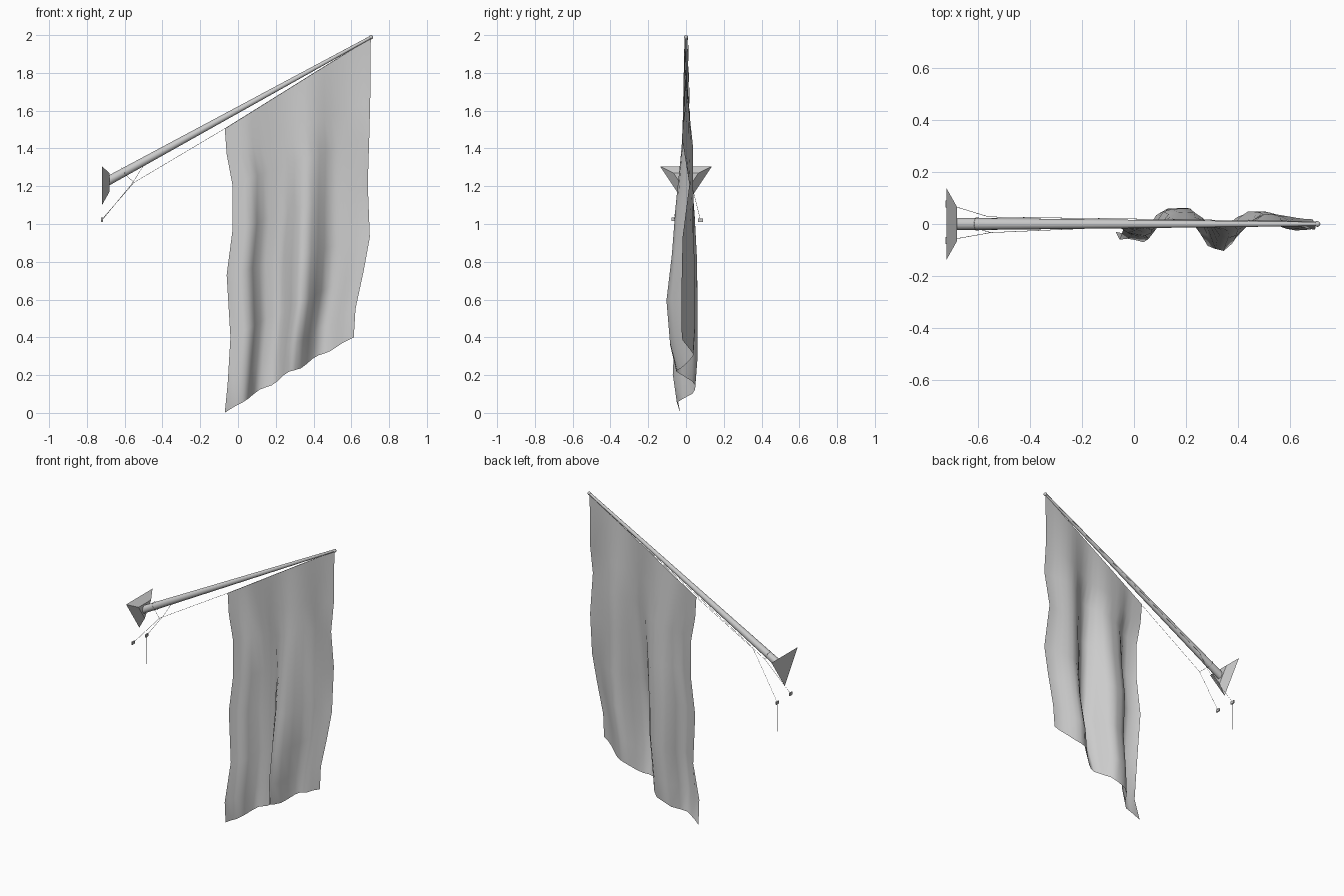
import bpy, bmesh, math
from mathutils import Vector

cube = bpy.data.objects.get("Cube")
if cube:
    bpy.data.objects.remove(cube, do_unlink=True)

grey = bpy.data.materials.new("light grey")
grey.use_nodes = True
grey.diffuse_color = (0.6, 0.6, 0.6, 1)
grey.node_tree.nodes["Principled BSDF"].inputs["Base Color"].default_value = (0.6, 0.6, 0.6, 1)


def finish(name, bm, smooth=False):
    mesh = bpy.data.meshes.new(name)
    bm.to_mesh(mesh)
    bm.free()
    obj = bpy.data.objects.new(name, mesh)
    bpy.context.collection.objects.link(obj)
    mesh.materials.append(grey)
    for face in mesh.polygons:
        face.use_smooth = smooth
    return obj


def rod(name, start, end, r1, r2, sides=16):
    """Tapered round bar between two points."""
    a, b = Vector(start), Vector(end)
    bm = bmesh.new()
    bmesh.ops.create_cone(bm, cap_ends=True, segments=sides, radius1=r1, radius2=r2,
                          depth=(b - a).length)
    bm.transform(Vector((0, 0, 1)).rotation_difference(b - a).to_matrix().to_4x4())
    bmesh.ops.translate(bm, verts=bm.verts, vec=(a + b) / 2)
    obj = finish(name, bm)
    for face in obj.data.polygons:
        face.use_smooth = len(face.vertices) == 4


def rope(name, points, cyclic=False):
    curve = bpy.data.curves.new(name, "CURVE")
    curve.dimensions = "3D"
    curve.bevel_depth = 0.001
    curve.bevel_resolution = 0
    line = curve.splines.new("POLY")
    line.points.add(len(points) - 1)
    for p, co in zip(line.points, points):
        p.co = (*co, 1)
    line.use_cyclic_u = cyclic
    curve.materials.append(grey)
    obj = bpy.data.objects.new(name, curve)
    bpy.context.collection.objects.link(obj)


# Wall bracket: truncated triangular pyramid
bm = bmesh.new()
centre = 1.237
rings = []
for x, s in ((-0.72, 1), (-0.68, 0.48)):
    rings.append([bm.verts.new((x, y * s, centre + dz * s))
                  for y, dz in ((-0.137, 0.068), (0.137, 0.068), (0, -0.137))])
back, front = rings
bm.faces.new(back)
bm.faces.new(front)
for i in range(3):
    j = (i + 1) % 3
    bm.faces.new((back[i], back[j], front[j], front[i]))
bmesh.ops.recalc_face_normals(bm, faces=bm.faces)
finish("wall_bracket", bm)

# Tapered pole and its end knob
base, tip = Vector((-0.69, 0, 1.227)), Vector((0.7, 0, 1.987))
axis = (tip - base).normalized()
rod("pole", base, tip, 0.024, 0.008)
bm = bmesh.new()
bmesh.ops.create_uvsphere(bm, u_segments=12, v_segments=8, radius=0.011)
bmesh.ops.translate(bm, verts=bm.verts, vec=(0.705, 0, 1.989))
finish("pole_knob", bm, True)

# Collar loop round the pole and its eyelet line
side = Vector((0, 1, 0))
up = side.cross(axis)
centre_point = base + axis * 0.1
rope("pole_collar", [centre_point + 0.026 * (math.cos(a) * side + math.sin(a) * up)
                     for a in (math.tau * i / 16 for i in range(16))], True)
eyelet = (-0.55, -0.033, 1.22)
rope("eyelet_line", [(-0.595, -0.02, 1.26), eyelet])

# Halyards, running from the cleats to the pole tip
cleats = [(-0.72, -0.063, 1.025), (-0.72, 0.077, 1.02)]
rope("front_halyard", [cleats[0], eyelet, (-0.07, -0.012, 1.505), (0.7, -0.004, 1.985)])
rope("rear_halyard", [(-0.72, 0.077, 0.83), cleats[1], (-0.56, 0.028, 1.215),
                      (-0.5, 0.026, 1.31), (0.7, 0.01, 1.985)])

# Small wall cleats
for label, spot in zip(("right", "left"), cleats):
    bm = bmesh.new()
    bmesh.ops.create_cube(bm, size=1)
    bmesh.ops.scale(bm, verts=bm.verts, vec=(0.008, 0.028, 0.018))
    bmesh.ops.translate(bm, verts=bm.verts, vec=spot)
    finish(label + "_cleat", bm)

# Hanging cloth: two wavy side edges, with folds that deepen downward between them
left_edge = [(-0.07, -0.008, 1.505), (-0.06, -0.01, 1.37), (-0.03, -0.01, 1.21),
             (-0.03, -0.01, 0.96), (-0.06, -0.01, 0.73), (-0.04, -0.018, 0.4),
             (-0.055, -0.06, 0.15), (-0.07, -0.03, 0)]
right_edge = [(0.703, 0, 1.985), (0.7, 0, 1.65), (0.695, -0.022, 1.46),
              (0.687, 0.018, 1.21), (0.698, -0.018, 0.93), (0.665, -0.022, 0.75),
              (0.622, -0.025, 0.55), (0.613, -0.022, 0.4)]
shallow = [0, 0.1, 0.25, 0.45, 0.6, 0.8, 1, 0.7]
early = [0, 0.25, 0.5, 0.8, 1, 1, 1, 0.8]
upper = [0, 0.4, 0.8, 0.8, 0.9, 1, 1, 0.8]
late = [0, 0.1, 0.25, 0.5, 0.7, 1, 0.85, 0.5]
# Each fold: position across the cloth, sideways drift, crest offset, depth per row
folds = [(0.06, 0, -0.055, shallow), (0.13, 0, -0.07, shallow), (0.26, -0.02, 0.06, early),
         (0.37, -0.04, 0.062, early), (0.51, 0.06, -0.105, late), (0.74, 0.02, 0.05, upper)]
COLS = 22
ROWS = len(left_edge) - 1
bm = bmesh.new()
grid = []
for row, (l, r, *_) in enumerate(zip(left_edge, right_edge)):
    height = 1 - row / ROWS
    knots = [(0, l[1])]
    knots += [(u + drift * height, crest * depth[row] - 0.008 * (1 - u) * height)
              for u, drift, crest, depth in folds]
    knots.append((1, r[1]))
    line = []
    for col in range(COLS + 1):
        u = col / COLS
        a, b = next((a, b) for a, b in zip(knots, knots[1:]) if u <= b[0])
        t = (u - a[0]) / (b[0] - a[0])
        y = a[1] + (b[1] - a[1]) * (1 - math.cos(math.pi * t)) / 2
        lift = 0.01 * math.sin(u * math.pi) + 0.01 * math.cos(28 * (u - 0.26)) * math.sin(u * math.pi)
        z = l[2] + (r[2] - l[2]) * u + lift * (1 - height) ** 3
        line.append(bm.verts.new((l[0] + (r[0] - l[0]) * u, y, z)))
    grid.append(line)
for top, low in zip(grid, grid[1:]):
    for i in range(COLS):
        bm.faces.new((top[i], low[i], low[i + 1], top[i + 1]))
finish("flag_cloth", bm, True)
